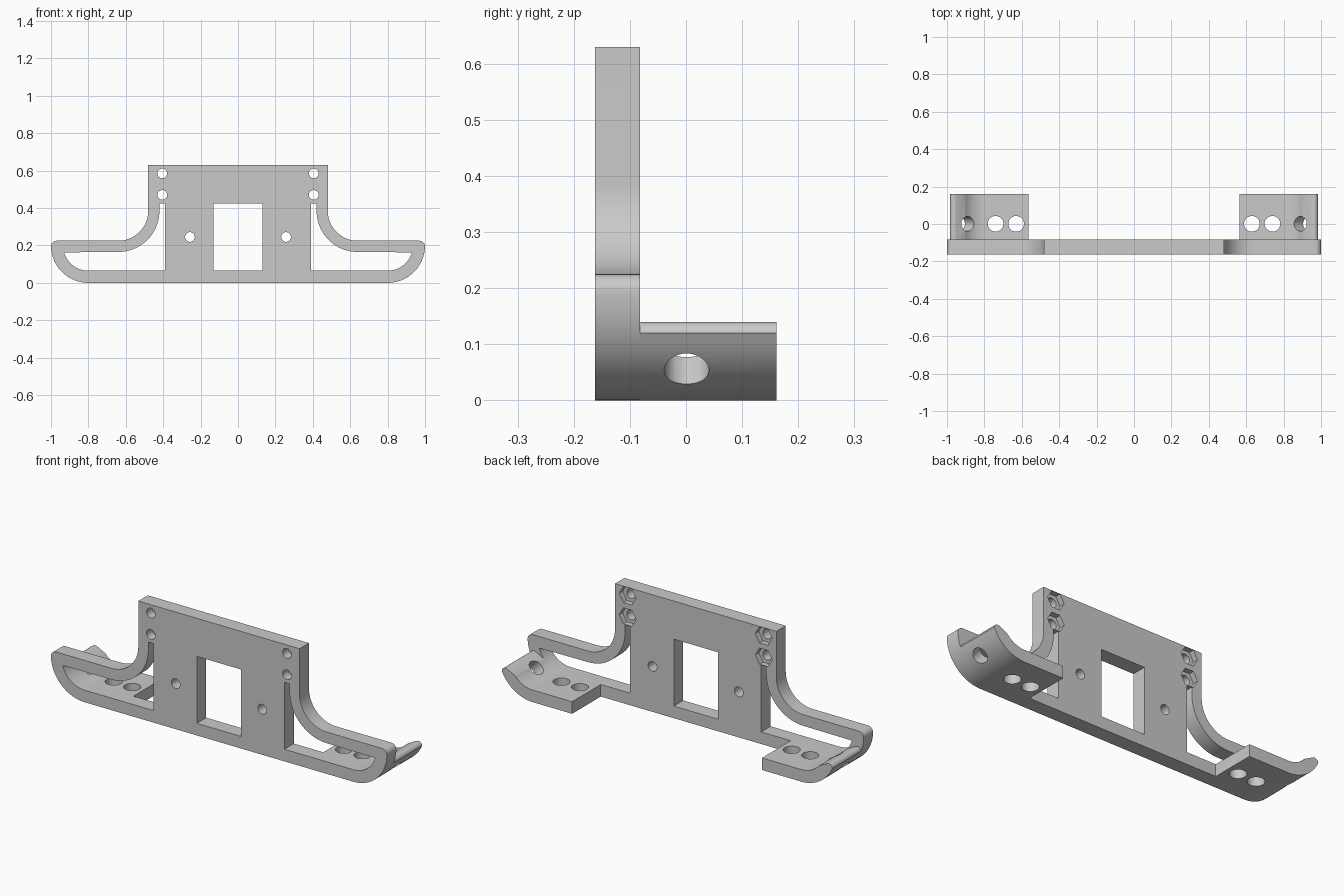
import bpy, bmesh
from math import cos, sin, pi, radians
from mathutils import Matrix, Vector

if "Cube" in bpy.data.objects:
    bpy.data.objects.remove(bpy.data.objects["Cube"], do_unlink=True)

grey = bpy.data.materials.new("plain grey")
grey.use_nodes = True
COLOUR = (0.59, 0.59, 0.59, 1)
grey.diffuse_color = COLOUR
grey.node_tree.nodes["Principled BSDF"].inputs["Base Color"].default_value = COLOUR

FRONT, SEAM, BACK = -0.162, -0.082, 0.161
BAR = 0.065                      # thickness of the lower bar and feet
BEND = (0.80, 0.20)              # centre of the turned-up end
CURL = (0.64, 0.385)             # centre of the arm sweep


def arc(centre, r, a0, a1, n=20):
    return [(centre[0] + r * cos(radians(a0 + (a1 - a0) * i / n)),
             centre[1] + r * sin(radians(a0 + (a1 - a0) * i / n))) for i in range(n + 1)]


def flip(points):
    return [(-x, z) for x, z in reversed(points)]


def make(name, bm):
    bmesh.ops.recalc_face_normals(bm, faces=bm.faces)
    mesh = bpy.data.meshes.new(name)
    bm.to_mesh(mesh)
    bm.free()
    mesh.materials.append(grey)
    ob = bpy.data.objects.new(name, mesh)
    bpy.context.collection.objects.link(ob)
    return ob


def prism(bm, points, y0, y1):
    """Close an x-z outline swept along y."""
    ends = [[bm.verts.new((x, y, z)) for x, z in points] for y in (y0, y1)]
    near, far = ends
    bm.faces.new(near)
    bm.faces.new(far[::-1])
    for i in range(len(points)):
        bm.faces.new((near[i], near[i - 1], far[i - 1], far[i]))


def rod(bm, centre, axis, r, length, sides=32):
    turn = Vector(axis).to_track_quat("Z", "Y").to_matrix().to_4x4()
    bmesh.ops.create_cone(bm, cap_ends=True, segments=sides, radius1=r, radius2=r,
                          depth=length, matrix=Matrix.Translation(centre) @ turn)


def cut(ob, bm):
    """Subtract the cutter shapes and bake the result."""
    cutter = make(ob.name + "_cutter", bm)
    cutter.hide_render = True
    mod = ob.modifiers.new("cut", "BOOLEAN")
    mod.operation, mod.solver, mod.object = "DIFFERENCE", "EXACT", cutter
    bpy.context.view_layer.update()
    graph = bpy.context.evaluated_depsgraph_get()
    mesh = bpy.data.meshes.new_from_object(ob.evaluated_get(graph))
    ob.modifiers.clear()
    ob.data = mesh
    bpy.data.objects.remove(cutter, do_unlink=True)


def smooth(ob):
    bpy.ops.object.select_all(action="DESELECT")
    ob.select_set(True)
    bpy.context.view_layer.objects.active = ob
    bpy.ops.object.shade_smooth_by_angle(angle=radians(25))


# Upright plate with its looping side arms
half = (arc(BEND, 0.20, -90, -4) + arc((0.97, 0.195), 0.03, 0, 90, 8)
        + arc(CURL, 0.16, 270, 180) + [(0.48, 0.63)])
bm = bmesh.new()
prism(bm, half + flip(half), FRONT, SEAM)
plate = make("upright_plate", bm)

# Arm openings and window
opening = ([(0.39, BAR)] + arc(BEND, 0.135, -90, -16)
           + arc(CURL, 0.22, 270, 180) + [(0.42, 0.425), (0.39, 0.425)])
window = [(-0.132, BAR), (0.13, BAR), (0.13, 0.425), (-0.132, 0.425)]
for outline in (opening, flip(opening), window):
    bm = bmesh.new()
    prism(bm, outline, FRONT - 0.05, SEAM + 0.05)
    cut(plate, bm)

# Screw holes
bm = bmesh.new()
for side in (-1, 1):
    for x, z in ((0.405, 0.585), (0.405, 0.47), (0.257, 0.245)):
        rod(bm, (side * x, -0.12, z), (0, 1, 0), 0.026, 0.2)
cut(plate, bm)

# Hexagonal nut pockets on the back
bm = bmesh.new()
for x in (-0.405, 0.405):
    for z in (0.585, 0.47):
        hexagon = [(x + 0.05 * cos(i * pi / 3), z + 0.05 * sin(i * pi / 3)) for i in range(6)]
        prism(bm, hexagon, SEAM - 0.03, SEAM + 0.02)
cut(plate, bm)
smooth(plate)

# Turned-up feet behind the plate
foot_outline = ([(0.565, 0)] + arc(BEND, 0.20, -90, -25)
                + arc((0.962, 0.118), 0.022, 5, 120, 8)
                + arc(BEND, 0.135, -40, -90) + [(0.565, BAR)])
for name, side in (("left_foot", 1), ("right_foot", -1)):
    bm = bmesh.new()
    prism(bm, foot_outline if side > 0 else flip(foot_outline), SEAM, BACK)
    foot = make(name, bm)
    bm = bmesh.new()
    for x in (0.63, 0.74):
        rod(bm, (side * x, 0.001, 0.03), (0, 0, 1), 0.042, 0.2)
    rod(bm, (side * 0.916, 0.001, 0.074), (side, 0, -1), 0.04, 0.16)
    cut(foot, bm)
    smooth(foot)
